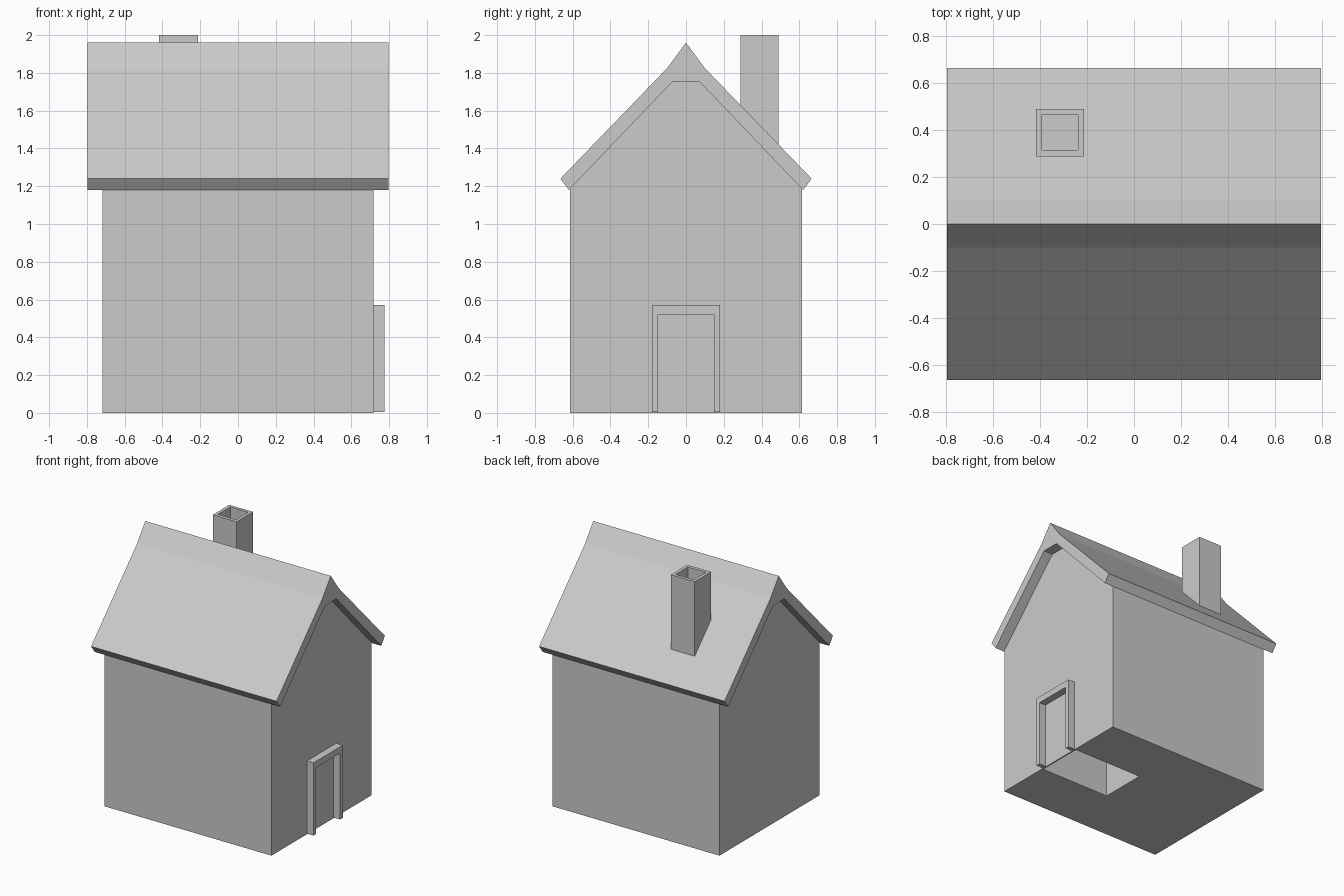
import bpy, bmesh

if "Cube" in bpy.data.objects:
    bpy.data.objects.remove(bpy.data.objects["Cube"])


def prism(name, profile, x0, x1):
    """Extrude a (y, z) outline along x."""
    bm = bmesh.new()
    face = bm.faces.new([bm.verts.new((x0, y, z)) for y, z in profile])
    new = bmesh.ops.extrude_face_region(bm, geom=[face])["geom"]
    moved = [v for v in new if isinstance(v, bmesh.types.BMVert)]
    bmesh.ops.translate(bm, verts=moved, vec=(x1 - x0, 0, 0))
    bmesh.ops.recalc_face_normals(bm, faces=bm.faces)
    mesh = bpy.data.meshes.new(name)
    bm.to_mesh(mesh)
    bm.free()
    obj = bpy.data.objects.new(name, mesh)
    bpy.context.collection.objects.link(obj)
    return obj


def box(name, x, y, z):
    return prism(name, [(y[0], z[0]), (y[1], z[0]), (y[1], z[1]), (y[0], z[1])], *x)


def cut(obj, cutter):
    mod = obj.modifiers.new("cut", "BOOLEAN")
    mod.operation = "DIFFERENCE"
    mod.solver = "EXACT"
    mod.object = cutter
    cutter.hide_render = True
    cutter.hide_set(True)


def mirrored(half):
    """Complete a right-half outline with its left half."""
    return half + [(-y, z) for y, z in reversed(half) if y != 0]


# Walls with gable ends
walls = prism("walls", mirrored([(0.615, 0), (0.615, 1.19), (0.07, 1.765)]), -0.718, 0.718)

# Hollow behind the door, open through the floor
cut(walls, box("door_hollow_cutter", (0.105, 0.708), (-0.185, 0.185), (-0.1, 0.5)))

# Roof with a raised ridge and thick square-cut eaves
roof_outer = [(0.665, 1.24), (0.1, 1.825), (0, 1.96), (-0.1, 1.825), (-0.665, 1.24)]
roof_inner = [(-0.62, 1.18), (-0.07, 1.755), (0.07, 1.755), (0.62, 1.18)]
prism("roof", roof_outer + roof_inner, -0.797, 0.797)

# Door frame: two posts and a lintel in one outline
prism("door_frame", mirrored([(0.148, 0.005), (0.18, 0.005), (0.18, 0.57)])
      + [(-0.148, 0.52), (0.148, 0.52)], 0.71, 0.775)

# Chimney with a recessed flue
chimney = box("chimney", (-0.418, -0.213), (0.288, 0.49), (1.36, 2.0))
cut(chimney, box("flue_cutter", (-0.392, -0.238), (0.315, 0.465), (1.89, 2.1)))
